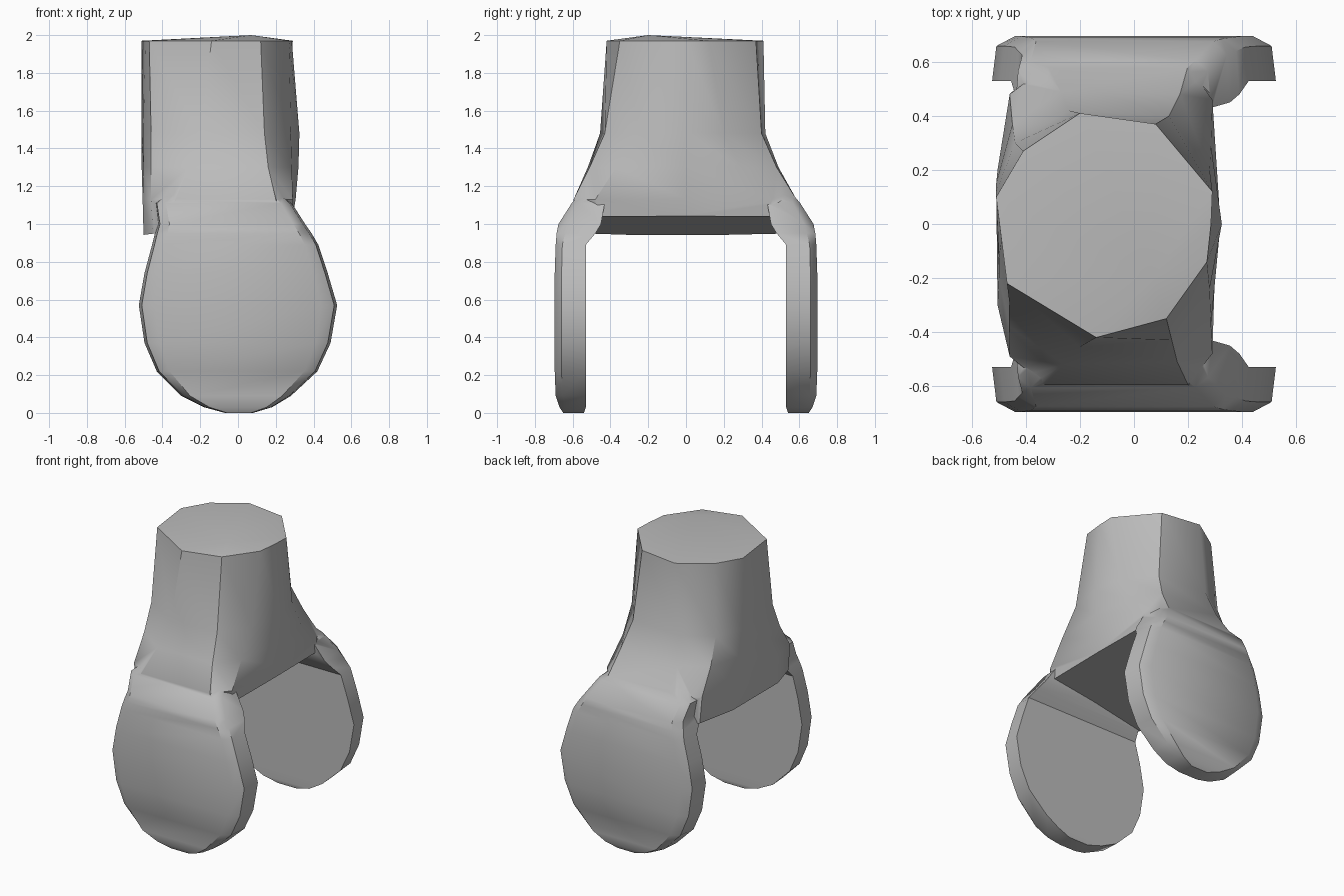
import bpy, bmesh, math

cube = bpy.data.objects.get("Cube")
if cube:
    bpy.data.objects.remove(cube, do_unlink=True)

grey = bpy.data.materials.new("plain grey")
colour = (0.5, 0.5, 0.5, 1)
grey.diffuse_color = colour
grey.use_nodes = True
grey.node_tree.nodes["Principled BSDF"].inputs["Base Color"].default_value = colour


def loft(name, rings, peak=None):
    """Skin a list of equal-length point rings and cap both ends."""
    bm = bmesh.new()
    rows = [[bm.verts.new(p) for p in ring] for ring in rings]
    count = len(rows[0])
    for a, b in zip(rows, rows[1:]):
        for i in range(count):
            j = (i + 1) % count
            bm.faces.new((a[i], a[j], b[j], b[i]))
    bm.faces.new(rows[-1])
    if peak:
        tip = bm.verts.new(peak)
        for i in range(count):
            bm.faces.new((tip, rows[0][i], rows[0][(i + 1) % count]))
    else:
        bm.faces.new(rows[0])
    bmesh.ops.recalc_face_normals(bm, faces=bm.faces)
    mesh = bpy.data.meshes.new(name)
    bm.to_mesh(mesh)
    bm.free()
    mesh.materials.append(grey)
    obj = bpy.data.objects.new(name, mesh)
    bpy.context.collection.objects.link(obj)
    return obj


# Neck outlines: uneven and round at the top, wide and boxy at the bridge
TOP = [(.29, .12), (.08, .37), (-.2, .41), (-.41, .27), (-.51, .1), (-.49, -.06),
       (-.47, -.22), (-.14, -.42), (.12, -.35), (.27, -.14), (.285, 0)]
WAIST = [(.28, .2), (.13, .4), (-.24, .42), (-.44, .3), (-.51, .12), (-.5, -.12),
         (-.46, -.3), (-.2, -.455), (.14, -.43), (.28, -.24), (.325, 0)]
FLARE = [(.285, .29), (.17, .48), (-.27, .49), (-.45, .37), (-.51, .15), (-.5, -.2),
         (-.46, -.38), (-.26, -.52), (.16, -.51), (.285, -.37), (.32, 0)]
BRIDGE = [(.29, .46), (.2, .585), (-.32, .585), (-.46, .48), (-.505, .2), (-.505, -.3),
          (-.46, -.49), (-.33, -.595), (.2, -.595), (.29, -.48), (.305, 0)]
BASE = [(.285, .44), (.23, .6), (-.33, .6), (-.45, .49), (-.5, .2), (-.5, -.3),
        (-.45, -.49), (-.33, -.6), (.23, -.6), (.285, -.45), (.29, 0)]


def level(outline, z, slope=0):
    return [(x, y, z + slope * x) for x, y in outline]


fork_body = loft("fork_body", [
    level(TOP, 1.97), level(WAIST, 1.48), level(FLARE, 1.3),
    level(BRIDGE, 1.13), level(BASE, 1.005, 0.125),
], peak=(0.07, -0.2, 2.0))


# Ears: flat rounded plates whose tops sweep up into the neck
def ear_ring(side, z, left, right, inner, outer):
    mid, half = (left + right) / 2, (right - left) / 2
    thick = outer - inner
    section = [(1, inner), (0.97, inner + thick * 0.78), (0.84, outer)]
    section += [(-s, y) for s, y in reversed(section)]
    return [(mid + half * s, side * y, z) for s, y in section]


EAR = [
    (1.2, -0.34, 0.18, 0.3, 0.53),
    (1.11, -0.44, 0.285, 0.43, 0.605),
    (1.0, -0.425, 0.355, 0.45, 0.675),
    (0.95, -0.44, 0.39, 0.48, 0.685),
    (0.89, -0.455, 0.425, 0.53, 0.69),
    (0.74, -0.495, 0.475, 0.53, 0.695),
    (0.57, -0.525, 0.525, 0.53, 0.695),
    (0.37, -0.495, 0.49, 0.53, 0.695),
    (0.22, -0.43, 0.42, 0.53, 0.695),
    (0.09, -0.30, 0.28, 0.53, 0.69),
    (0.03, -0.18, 0.18, 0.53, 0.67),
    (0.0, -0.07, 0.08, 0.54, 0.65),
]


def select_only(obj):
    bpy.ops.object.select_all(action="DESELECT")
    obj.select_set(True)
    bpy.context.view_layer.objects.active = obj


select_only(fork_body)
for name, side in (("front_ear", -1), ("back_ear", 1)):
    ear = loft(name, [ear_ring(side, *row) for row in EAR])
    union = fork_body.modifiers.new(name, "BOOLEAN")
    union.operation = "UNION"
    union.solver = "EXACT"
    union.object = ear
    bpy.ops.object.modifier_apply(modifier=union.name)
    bpy.data.objects.remove(ear, do_unlink=True)

select_only(fork_body)
bpy.ops.object.shade_smooth_by_angle(angle=math.radians(38))
